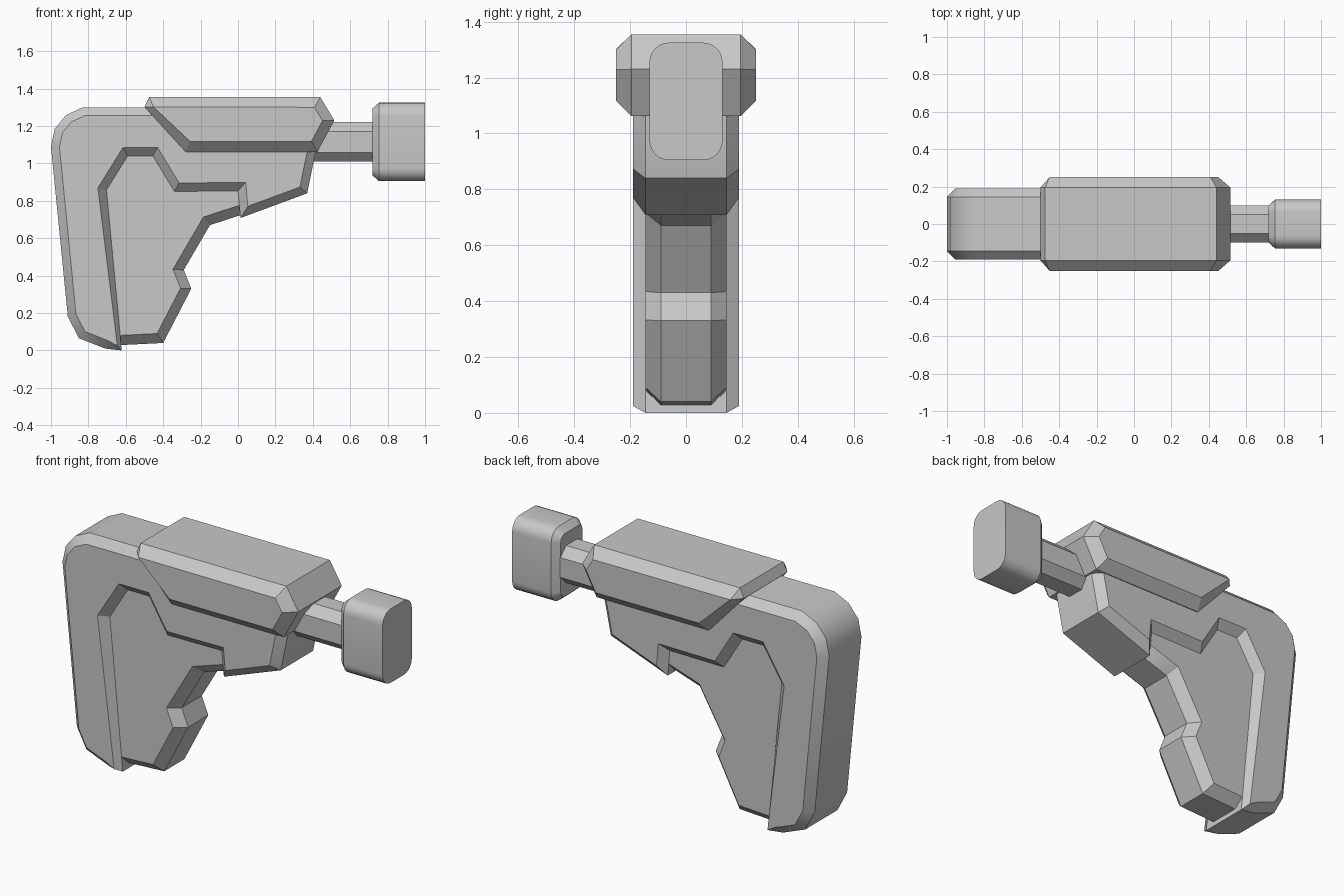
import bpy, bmesh, math
from mathutils import Vector

if "Cube" in bpy.data.objects:
    bpy.data.objects.remove(bpy.data.objects["Cube"], do_unlink=True)

grey = bpy.data.materials.new("plain grey")
grey.use_nodes = True
colour = (0.58, 0.58, 0.58, 1)
grey.diffuse_color = colour
grey.node_tree.nodes["Principled BSDF"].inputs["Base Color"].default_value = colour


def inset(points, width, fixed):
    """Mitred inward offset of a closed outline; fixed overrides single corners."""
    pts = [Vector(p) for p in points]
    n = len(pts)
    area = sum(pts[i - 1].x * pts[i].y - pts[i].x * pts[i - 1].y for i in range(n))
    side = math.copysign(width, area)
    result = []
    for i, p in enumerate(pts):
        a = (p - pts[i - 1]).normalized()
        b = (pts[(i + 1) % n] - p).normalized()
        na, nb = Vector((-a.y, a.x)), Vector((-b.y, b.x))
        result.append(tuple(p + (na + nb) * side / (1 + na.dot(nb))))
    for i, p in fixed.items():
        result[i] = p
    return result


def loft(name, rings, smooth=30):
    """Skin a row of matching rings and cap both ends."""
    bm = bmesh.new()
    rows = [[bm.verts.new(p) for p in ring] for ring in rings]
    n = len(rows[0])
    for low, high in zip(rows, rows[1:]):
        for i in range(n):
            j = (i + 1) % n
            bm.faces.new((low[i], low[j], high[j], high[i]))
    bm.faces.new(rows[0])
    bm.faces.new(rows[-1])
    bmesh.ops.remove_doubles(bm, verts=bm.verts, dist=0.0005)
    bmesh.ops.recalc_face_normals(bm, faces=bm.faces)
    mesh = bpy.data.meshes.new(name)
    bm.to_mesh(mesh)
    bm.free()
    mesh.materials.append(grey)
    obj = bpy.data.objects.new(name, mesh)
    bpy.context.collection.objects.link(obj)
    bpy.ops.object.select_all(action="DESELECT")
    obj.select_set(True)
    bpy.context.view_layer.objects.active = obj
    bpy.ops.object.shade_smooth_by_angle(angle=math.radians(smooth))
    return obj


def chamfered_slab(name, outline, edge_y, face_y, width, fixed={}):
    """Side profile given thickness, with chamfers on both faces."""
    face = inset(outline, width, fixed)
    layers = ((face, -face_y), (outline, -edge_y), (outline, edge_y), (face, face_y))
    return loft(name, [[(x, y, z) for x, z in pts] for pts, y in layers])


def rounded_ring(x, half_y, half_z, radius, z0, steps):
    """Rounded rectangle across the x axis; one step gives cut corners."""
    ring = []
    for corner, (sy, sz) in enumerate(((1, 1), (-1, 1), (-1, -1), (1, -1))):
        for k in range(steps + 1):
            a = math.pi / 2 * (corner + k / steps)
            ring.append((x, sy * (half_y - radius) + radius * math.cos(a),
                         z0 + sz * (half_z - radius) + radius * math.sin(a)))
    return ring


# Outer frame: butt, top rail and forward bracket
chamfered_slab("stock_frame", [
    (-.622, 0), (-.71, .01), (-.85, .065), (-.91, .18), (-1, 1.09), (-.98, 1.185),
    (-.92, 1.258), (-.83, 1.3), (.4, 1.3), (.415, 1.06), (.37, .84), (.013, .708),
    (0, .853), (-.34, .85), (-.455, 1.04), (-.59, 1.04), (-.703, .858),
], 0.145, 0.19, 0.045, {0: (-.645, .025)})

# Recessed inner panel with a stepped front edge
chamfered_slab("inner_panel", [
    (-.7, .025), (-.4, .04), (-.25, .33), (-.29, .43), (-.15, .67), (.05, .735),
    (.12, .85), (.1, 1.15), (-.65, 1.15), (-.78, .9),
], 0.09, 0.145, 0.052)

# Cheek rest on top
chamfered_slab("cheek_rest", [
    (-.475, 1.355), (.44, 1.355), (.515, 1.23), (.425, 1.062), (-.28, 1.062), (-.5, 1.302),
], 0.195, 0.25, 0.055, {0: (-.452, 1.302), 5: (-.452, 1.302)})

# Eight-sided tube
loft("buffer_tube", [rounded_ring(x, .1, .106, .05, 1.115, 1) for x in (.3, .76)])

# Rounded end block, chamfered where the tube enters
loft("end_block", [
    rounded_ring(.718, .098, .178, .038, 1.115, 6),
    rounded_ring(.755, .131, .21, .07, 1.115, 6),
    rounded_ring(1, .131, .21, .07, 1.115, 6),
])
